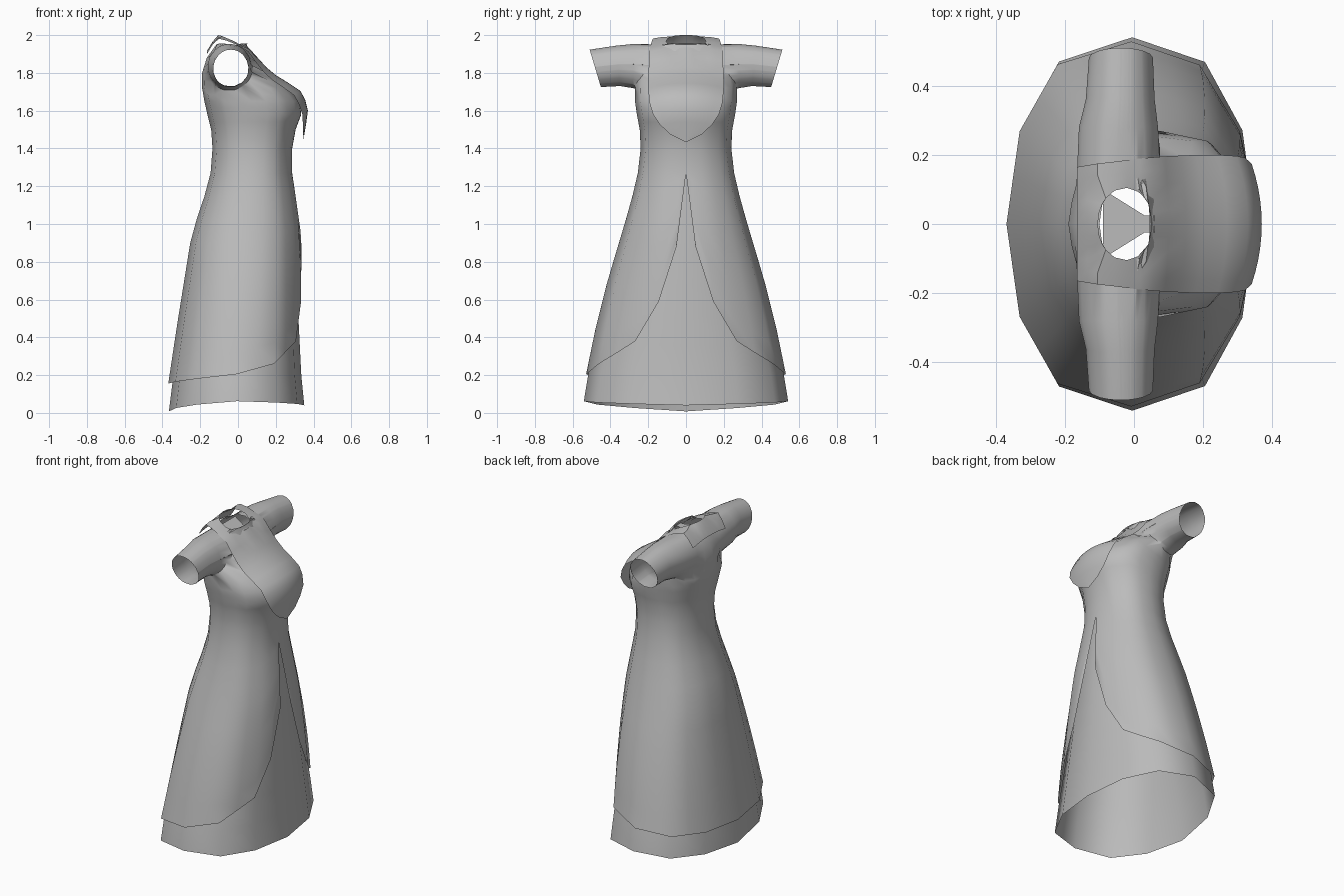
import bpy, bmesh, math

cube = bpy.data.objects.get("Cube")
if cube:
    bpy.data.objects.remove(cube)

cloth = bpy.data.materials.new("grey_cloth")
cloth.use_nodes = True
cloth.diffuse_color = (0.5, 0.5, 0.5, 1)
cloth.node_tree.nodes["Principled BSDF"].inputs["Base Color"].default_value = (0.5, 0.5, 0.5, 1)

# Height, back x, front x, half width
UNDER = [(0, -.367, .355, .55), (.2, -.342, .335, .52), (.9, -.225, .3, .335), (1.3, -.13, .272, .235)]
BODY = [(.15, -.37, .345, .54), (.45, -.325, .35, .478), (.7, -.285, .345, .415), (.95, -.245, .335, .34),
        (1.12, -.185, .31, .29), (1.27, -.145, .287, .255), (1.4, -.135, .287, .24), (1.5, -.142, .305, .245),
        (1.58, -.162, .335, .26), (1.65, -.178, .325, .27), (1.72, -.19, .27, .27), (1.8, -.19, .175, .25),
        (1.88, -.165, .08, .22), (1.95, -.115, .045, .2), (1.955, -.1, .05, .11)]
# Angle from the front, hem height of the split overskirt
HEM = [(0, 1.27), (8, .88), (19, .59), (33, .38), (63, .26), (90, .205), (120, .18), (150, .165), (180, .155)]
UNDER_HEM = [(0, .04), (90, .062), (180, .008)]


def lerp(table, t):
    """Interpolate the rows of a table by their first entry."""
    t = min(max(t, table[0][0]), table[-1][0])
    for a, b in zip(table, table[1:]):
        if t <= b[0]:
            f = (t - a[0]) / (b[0] - a[0])
            return [p + (q - p) * f for p, q in zip(a[1:], b[1:])]


def ring_point(profile, z, angle):
    back, front, width = lerp(profile, z)
    c, s = math.cos(math.radians(angle)), math.sin(math.radians(angle))
    x = (front + back) / 2 + (front - back) / 2 * math.copysign(abs(c) ** .75, c)
    return x, width * s, z


def facet_point(profile, z, angle):
    """Point on the coarse polygon through the hem corners."""
    corners = [(a, *ring_point(profile, z, a)) for a, _ in HEM]
    return lerp(corners, angle)


def mirrored(half):
    return [(a, 1) for a in half] + [(a, -1) for a in half[-2:0:-1]]


def add_grid(bm, columns, closed):
    cols = [[bm.verts.new(p) for p in col] for col in columns]
    pairs = list(zip(cols, cols[1:])) + ([(cols[-1], cols[0])] if closed else [])
    for a, b in pairs:
        for i in range(len(a) - 1):
            bm.faces.new((a[i], a[i + 1], b[i + 1], b[i]))
    bmesh.ops.remove_doubles(bm, verts=bm.verts, dist=.0005)


def open_hole(bm, test, near, snap):
    """Remove the vertices that pass the test and fit the rim to a curve."""
    bmesh.ops.delete(bm, geom=[v for v in bm.verts if test(v.co)], context='VERTS')
    rim = [e for e in bm.edges if e.is_boundary and all(near(v.co) for v in e.verts)]
    for v in {v for e in rim for v in e.verts}:
        snap(v.co)
    return rim


def finish(bm, name, angle=50):
    bmesh.ops.recalc_face_normals(bm, faces=bm.faces)
    mesh = bpy.data.meshes.new(name)
    bm.to_mesh(mesh)
    bm.free()
    mesh.materials.append(cloth)
    obj = bpy.data.objects.new(name, mesh)
    bpy.context.collection.objects.link(obj)
    bpy.ops.object.select_all(action='DESELECT')
    obj.select_set(True)
    bpy.context.view_layer.objects.active = obj
    bpy.ops.object.shade_smooth_by_angle(angle=math.radians(angle))


# Underskirt
bm = bmesh.new()
columns = []
for a, side in mirrored(list(range(0, 181, 30))):
    hem = lerp(UNDER_HEM, a)[0]
    col = [ring_point(UNDER, 1.3 + (hem - 1.3) * k / 8, a) for k in range(9)]
    columns.append([(x, y * side, z) for x, y, z in col])
add_grid(bm, columns, True)
finish(bm, "underskirt")

# Bodice and split overskirt in one surface
bm = bmesh.new()
columns = []
upper = [1.955, 1.95, 1.92, 1.88, 1.84, 1.8, 1.76, 1.72, 1.685, 1.65, 1.615, 1.58, 1.54, 1.5, 1.45, 1.4, 1.33]
for a, side in mirrored([0, 8, 19, 33, 48, 63, 76, 90, 105, 120, 135, 150, 165, 180]):
    hem = lerp(HEM, a)[0]
    heights = upper + [1.27 + (hem - 1.27) * k / 9 for k in range(10)]
    columns.append([(x, y * side, z) for x, y, z in (facet_point(BODY, z, a) for z in heights)])
add_grid(bm, columns, True)

# Short sleeves drawn out of the armholes: y, centre x, centre z, radius x, radius z, slant
SLEEVE = [(.28, -.045, 1.835, .115, .118, 0), (.36, -.04, 1.836, .1, .108, .1), (.48, -.038, 1.823, .093, .1, .3)]
CX, CZ, RX, RZ = -.045, 1.828, .122, .122
for side in (1, -1):
    def in_armhole(p):
        return p.y * side > .1 and math.hypot((p.x - CX) / RX, (p.z - CZ) / RZ) < .95

    def fit_armhole(p):
        dx, dz = (p.x - CX) / RX, (p.z - CZ) / RZ
        r = math.hypot(dx, dz)
        p.x, p.z = CX + dx / r * RX, CZ + dz / r * RZ

    rim = open_hole(bm, in_armhole, lambda p: p.y * side > .1 and p.z > 1.6, fit_armhole)
    cx, cz, rx, rz = CX, CZ, RX, RZ
    for y, nx, nz, nrx, nrz, slant in SLEEVE:
        new = bmesh.ops.extrude_edge_only(bm, edges=rim)["geom"]
        for v in [g for g in new if isinstance(g, bmesh.types.BMVert)]:
            dx, dz = (v.co.x - cx) / rx, (v.co.z - cz) / rz
            v.co = (nx + dx * nrx, side * (y + slant * dz * nrz), nz + dz * nrz)
        rim = [g for g in new if isinstance(g, bmesh.types.BMEdge)]
        cx, cz, rx, rz = nx, nz, nrx, nrz
finish(bm, "bodice_and_overskirt")

# Collar panel running from the back over the chest: x, z, half width
PANEL = [(-.165, 1.915, .165), (-.135, 1.965, .17), (-.105, 2.0, .175), (-.06, 1.99, .18), (-.02, 1.975, .185),
         (.02, 1.957, .19), (.06, 1.935, .193), (.1, 1.885, .196), (.15, 1.83, .198), (.2, 1.788, .2),
         (.27, 1.745, .2), (.33, 1.705, .197), (.355, 1.66, .192), (.37, 1.6, .175), (.362, 1.54, .14),
         (.352, 1.48, .085), (.346, 1.435, .005)]
bm = bmesh.new()
columns = []
for i in range(-5, 6):
    f = i / 5
    columns.append([(x - max(x, 0) * 2.6 * (f * w) ** 2, f * w, z - .6 * (f * w) ** 2) for x, z, w in PANEL])
add_grid(bm, columns, False)


def neck_radius(p):
    return math.hypot((p.x + .025) / .08, p.y / .105)


def fit_neck(p):
    r = neck_radius(p)
    p.x, p.y = -.025 + (p.x + .025) / r, p.y / r


open_hole(bm, lambda p: neck_radius(p) < .9 and p.z > 1.9,
          lambda p: neck_radius(p) < 1.6 and p.z > 1.9 and abs(p.y) < .15 and p.x > -.16, fit_neck)
finish(bm, "collar_panel")

# Small lining inside the neckline
bm = bmesh.new()
bm.faces.new([bm.verts.new(p) for p in ((-.09, .1, 1.935), (-.09, -.1, 1.935), (.03, -.025, 1.93),
                                        (.06, -.025, 1.93), (.06, .025, 1.93), (.03, .025, 1.93))])
finish(bm, "neck_lining")
